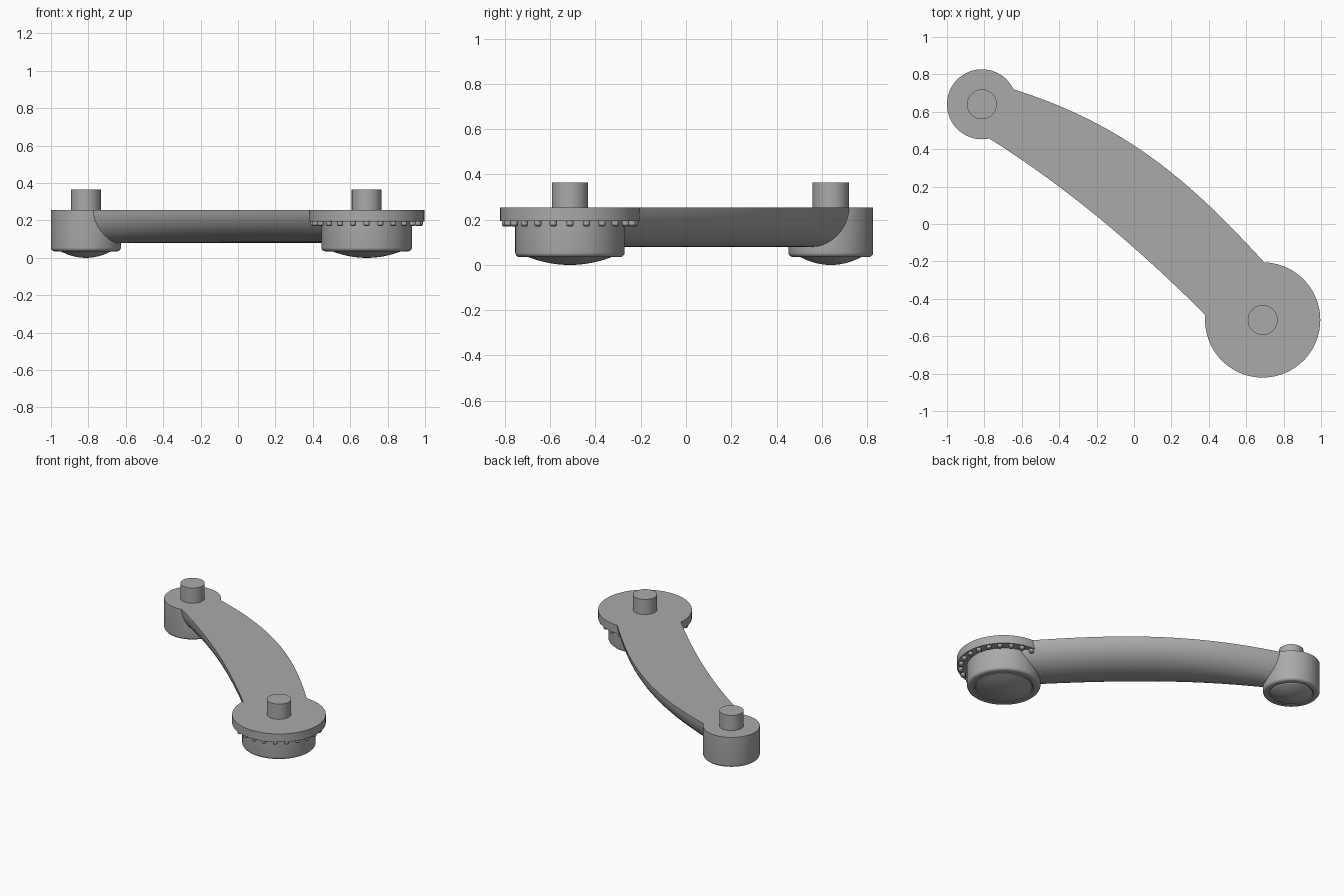
import bpy, bmesh, math
from mathutils import Vector

cube = bpy.data.objects.get("Cube")
if cube:
    bpy.data.objects.remove(cube, do_unlink=True)

grey = bpy.data.materials.new("plain grey")
grey.use_nodes = True
colour = (0.4, 0.4, 0.4, 1)
grey.diffuse_color = colour
grey.node_tree.nodes["Principled BSDF"].inputs["Base Color"].default_value = colour

TOP, BOTTOM = 0.255, 0.035
SMALL = Vector((-0.813, 0.64))
LARGE = Vector((0.688, -0.513))


def finish(name, bm):
    bmesh.ops.recalc_face_normals(bm, faces=bm.faces)
    mesh = bpy.data.meshes.new(name)
    bm.to_mesh(mesh)
    bm.free()
    mesh.materials.append(grey)
    obj = bpy.data.objects.new(name, mesh)
    bpy.context.collection.objects.link(obj)
    return obj


def skin(bm, rings):
    """Bridge closed rings of points and cap both ends."""
    loops = [[bm.verts.new(p) for p in ring] for ring in rings]
    n = len(loops[0])
    for a, b in zip(loops, loops[1:]):
        for i in range(n):
            j = (i + 1) % n
            bm.faces.new((a[i], a[j], b[j], b[i]))
    bm.faces.new(loops[0])
    bm.faces.new(loops[-1])


def turned(name, centre, profile, sides=64):
    """Solid of revolution from (radius, height) pairs."""
    bm = bmesh.new()
    angles = [math.tau * i / sides for i in range(sides)]
    skin(bm, [[(centre.x + r * math.cos(a), centre.y + r * math.sin(a), z)
               for a in angles] for r, z in profile])
    return finish(name, bm)


def hub(name, centre, radius, dome):
    # Shallow dome, thin groove, then a rounded lower rim
    steps = [i / 8 for i in range(1, 9)]
    profile = [(dome * t, BOTTOM * t * t) for t in steps]
    profile += [(dome + 0.004, BOTTOM + 0.006), (dome + 0.012, BOTTOM)]
    fillet = 0.02
    for i in range(6):
        a = math.pi / 2 * i / 5
        profile.append((radius - fillet + fillet * math.sin(a),
                        BOTTOM + fillet - fillet * math.cos(a)))
    profile.append((radius, TOP))
    return turned(name, centre, profile)


def bezier(points, t):
    p = [Vector(q) for q in points]
    while len(p) > 1:
        p = [a.lerp(b, t) for a, b in zip(p, p[1:])]
    return p[0]


# Curved arm: flat on top, half-round underneath
back_edge = [(-0.75, 0.752), (-0.03, 0.55), (0.33, 0.20), (0.76, -0.275)]
front_edge = [(-0.83, 0.492), (-0.37, 0.21), (0.03, -0.13), (0.45, -0.555)]
rings = []
for i in range(41):
    t = i / 40
    back, front = bezier(back_edge, t), bezier(front_edge, t)
    middle, half = (back + front) / 2, (back - front) / 2
    ring = []
    for k in range(25):
        a = math.pi * k / 24
        p = middle + half * math.cos(a)
        ring.append((p.x, p.y, TOP - 0.175 * math.sin(a)))
    rings.append(ring)
bm = bmesh.new()
skin(bm, rings)
arm = finish("curved_arm", bm)

# Hubs and flange are fused into the arm
parts = [
    hub("small_hub", SMALL, 0.187, 0.135),
    hub("large_hub", LARGE, 0.242, 0.185),
    turned("large_flange", LARGE, [(0.308, 0.195), (0.308, TOP)], 96),
]
for part in parts:
    mod = arm.modifiers.new("fuse " + part.name, "BOOLEAN")
    mod.operation = "UNION"
    mod.solver = "EXACT"
    mod.object = part
bpy.context.view_layer.update()
fused = bpy.data.meshes.new_from_object(
    arm.evaluated_get(bpy.context.evaluated_depsgraph_get()))
arm.modifiers.clear()
arm.data = fused
for part in parts:
    bpy.data.objects.remove(part, do_unlink=True)

# Merge the level top into clean faces
bm = bmesh.new()
bm.from_mesh(arm.data)
bmesh.ops.dissolve_limit(bm, angle_limit=0.002, verts=bm.verts, edges=bm.edges)
bm.to_mesh(arm.data)
bm.free()

# Upright pegs
pegs = [turned(name, c, [(0.08, TOP - 0.01), (0.08, 0.365)], 48)
        for name, c in (("small_peg", SMALL), ("large_peg", LARGE))]

# Ring of studs beneath the flange
studs = []
count = 24
for i in range(count):
    a = math.tau * i / count
    c = LARGE + Vector((math.cos(a), math.sin(a))) * 0.284
    studs.append(turned("stud_%02d" % (i + 1), c,
                        [(0.01, 0.170), (0.016, 0.176), (0.016, 0.198)], 16))

# Smooth curved sides, sharp rims
bpy.ops.object.select_all(action="DESELECT")
for obj in [arm] + pegs + studs:
    obj.select_set(True)
bpy.context.view_layer.objects.active = arm
bpy.ops.object.shade_smooth_by_angle(angle=math.radians(30))
